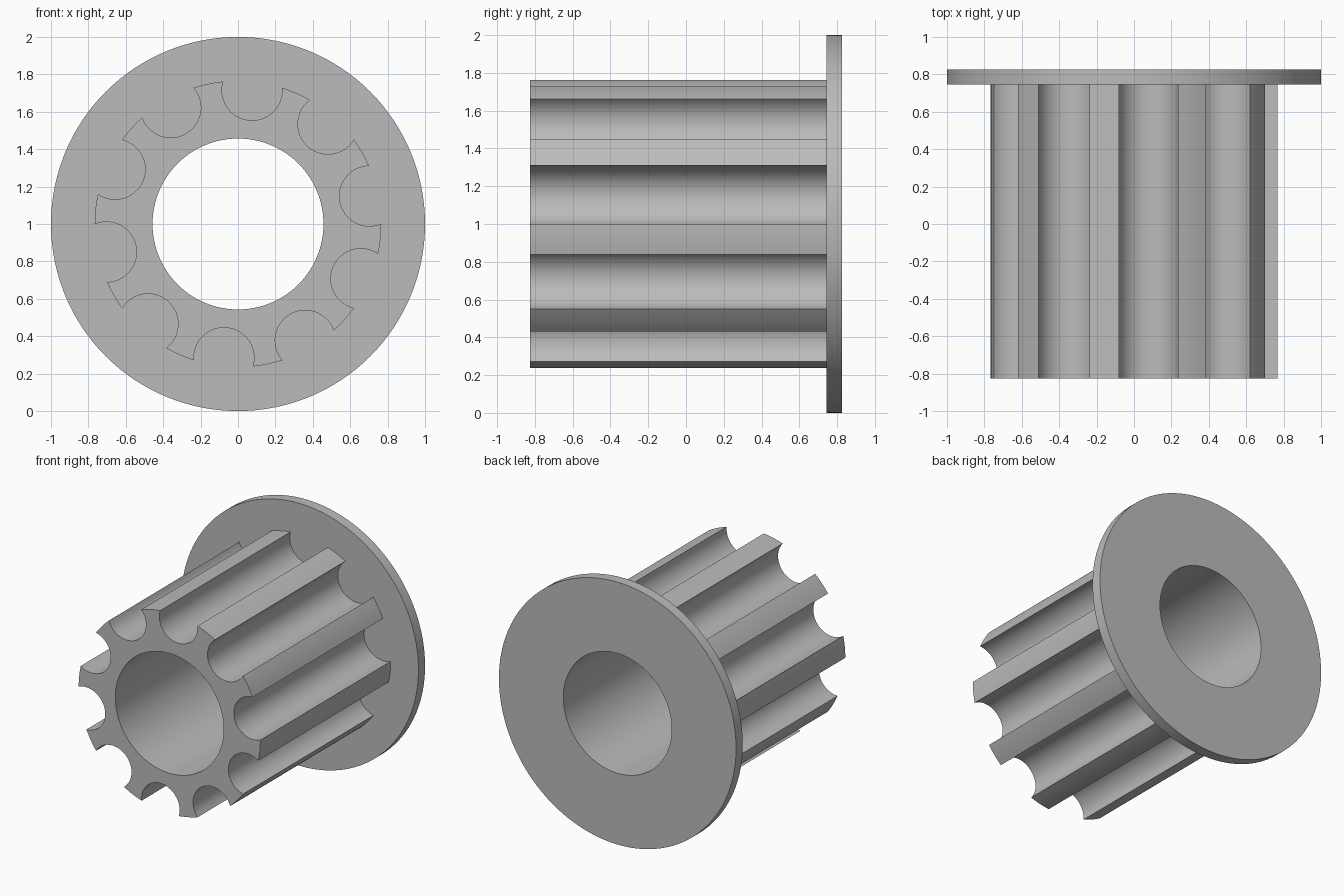
import bpy, bmesh
from math import sin, cos, acos, asin, pi, radians
from mathutils import Vector

if "Cube" in bpy.data.objects:
    bpy.data.objects.remove(bpy.data.objects["Cube"], do_unlink=True)

GREY = (0.5, 0.5, 0.5, 1)
metal = bpy.data.materials.new("plain grey")
metal.use_nodes = True
metal.diffuse_color = GREY
metal.node_tree.nodes["Principled BSDF"].inputs["Base Color"].default_value = GREY

AXIS_Z = 1.0
BORE_R, FLANGE_R, BARREL_R = 0.457, 1.0, 0.766
GROOVE_R, GROOVE_D, GROOVES = 0.161, 0.719, 10
FRONT, SHOULDER, BACK = -0.825, 0.745, 0.825


def polar(r, a):
    return Vector((r * cos(a), r * sin(a)))


def circle(r, n=96):
    return [polar(r, 2 * pi * i / n) for i in range(n)]


def grooved_outline():
    """Round outline with circular pockets cut into its rim."""
    half = acos((BARREL_R**2 + GROOVE_D**2 - GROOVE_R**2) / (2 * BARREL_R * GROOVE_D))
    sweep = pi - acos((BARREL_R * cos(half) - GROOVE_D) / GROOVE_R)
    pitch = 2 * pi / GROOVES
    pts = []
    for k in range(GROOVES):
        a = radians(84) + k * pitch
        # pocket arc, running through its deepest point
        for i in range(25):
            pts.append(polar(GROOVE_D, a) + polar(GROOVE_R, a + pi + sweep * (1 - i / 12)))
        # tooth tip between two pockets
        for i in range(1, 5):
            pts.append(polar(BARREL_R, a + half + (pitch - 2 * half) * i / 5))
    return pts


def tube(name, outer, y0, y1):
    """Extrude the area between an outline and the bore along y."""
    bm = bmesh.new()
    edges = []
    for loop in (outer, circle(BORE_R)):
        vs = [bm.verts.new((p.x, y0, p.y + AXIS_Z)) for p in loop]
        edges += [bm.edges.new((v, vs[i - 1])) for i, v in enumerate(vs)]
    bmesh.ops.triangle_fill(bm, edges=edges, use_beauty=True, normal=(0, -1, 0))
    ext = bmesh.ops.extrude_face_region(bm, geom=bm.faces[:], use_keep_orig=True)
    moved = [g for g in ext["geom"] if isinstance(g, bmesh.types.BMVert)]
    bmesh.ops.translate(bm, verts=moved, vec=(0, y1 - y0, 0))
    bmesh.ops.recalc_face_normals(bm, faces=bm.faces[:])
    mesh = bpy.data.meshes.new(name)
    bm.to_mesh(mesh)
    bm.free()
    mesh.materials.append(metal)
    obj = bpy.data.objects.new(name, mesh)
    bpy.context.collection.objects.link(obj)
    bpy.ops.object.select_all(action="DESELECT")
    obj.select_set(True)
    bpy.context.view_layer.objects.active = obj
    bpy.ops.object.shade_smooth_by_angle(angle=radians(30))
    return obj


# Grooved barrel and the end flange behind it
tube("grooved_barrel", grooved_outline(), FRONT, SHOULDER)
tube("end_flange", circle(FLANGE_R, 128), SHOULDER, BACK)
